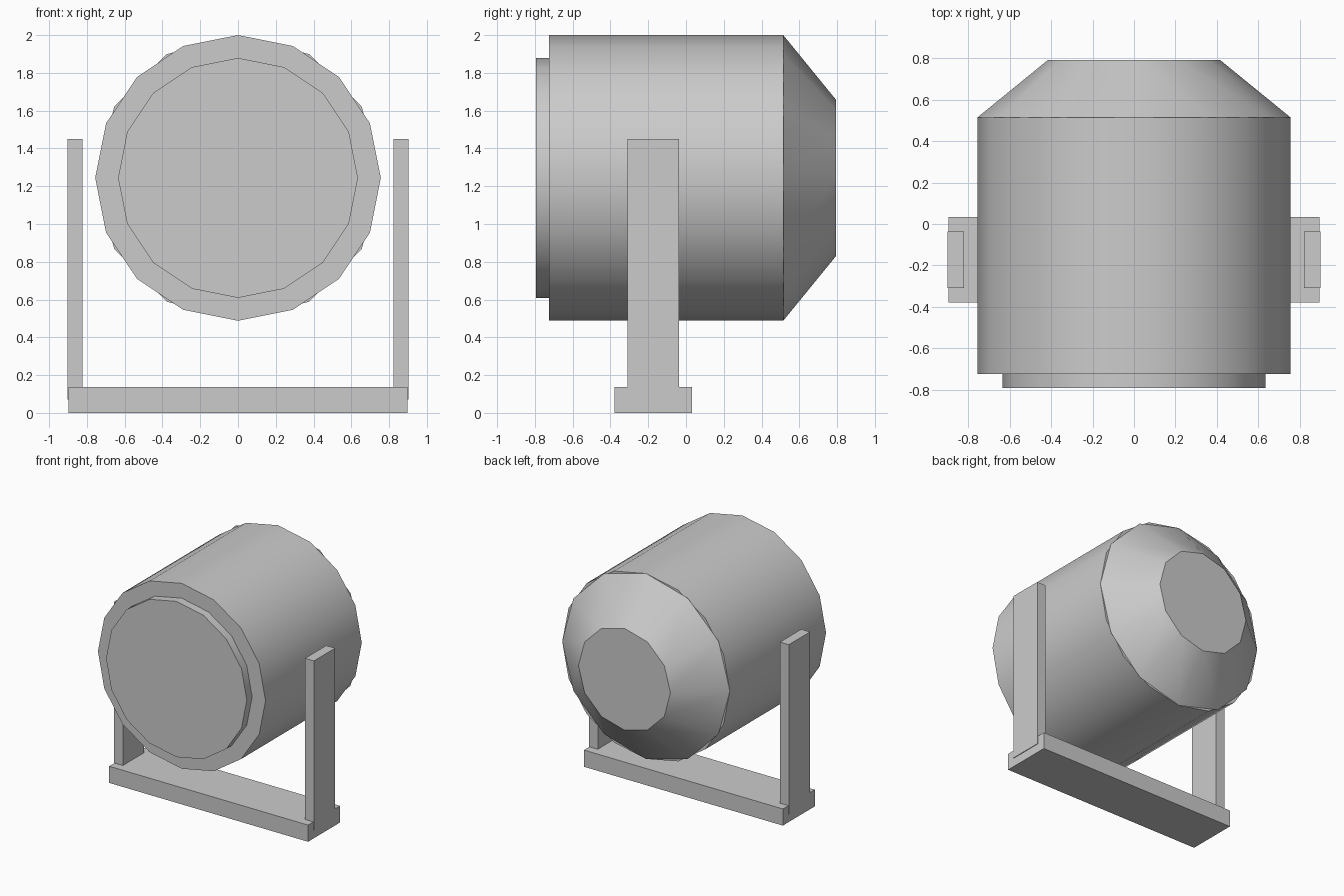
import bpy
import math

cube = bpy.data.objects.get("Cube")
if cube:
    bpy.data.objects.remove(cube, do_unlink=True)

GREY = (0.6, 0.6, 0.6, 1.0)
grey = bpy.data.materials.new("plain grey")
grey.use_nodes = True
grey.diffuse_color = GREY
grey.node_tree.nodes["Principled BSDF"].inputs["Base Color"].default_value = GREY

AXIS_Z = 1.244


def finish(name):
    ob = bpy.context.object
    ob.name = ob.data.name = name
    ob.data.materials.append(grey)
    bpy.ops.object.transform_apply(location=False, rotation=True, scale=True)
    return ob


def drum(name, sides, front, back, r_front, r_back):
    """Round section along y, with a corner pointing straight up."""
    bpy.ops.mesh.primitive_cone_add(
        vertices=sides, radius1=r_front, radius2=r_back, depth=back - front,
        location=(0, (front + back) / 2, AXIS_Z), rotation=(-math.pi / 2, 0, 0))
    finish(name)
    bpy.ops.object.shade_smooth_by_angle(angle=math.radians(35))


def box(name, low, high):
    bpy.ops.mesh.primitive_cube_add(
        size=1, location=[(a + b) / 2 for a, b in zip(low, high)])
    bpy.context.object.scale = [b - a for a, b in zip(low, high)]
    finish(name)


# Lamp housing: front lens, main barrel, tapered back
drum("lens", 16, -0.793, -0.70, 0.635, 0.635)
drum("barrel", 16, -0.725, 0.515, 0.756, 0.756)
drum("tapered_back", 12, 0.515, 0.793, 0.756, 0.415)

# Mounting bracket: crossbar and two uprights
box("bracket_base", (-0.897, -0.378, 0), (0.897, 0.033, 0.136))
for side, x in (("left", 0.862), ("right", -0.862)):
    box(side + "_upright", (x - 0.04, -0.31, 0.07), (x + 0.04, -0.037, 1.45))
